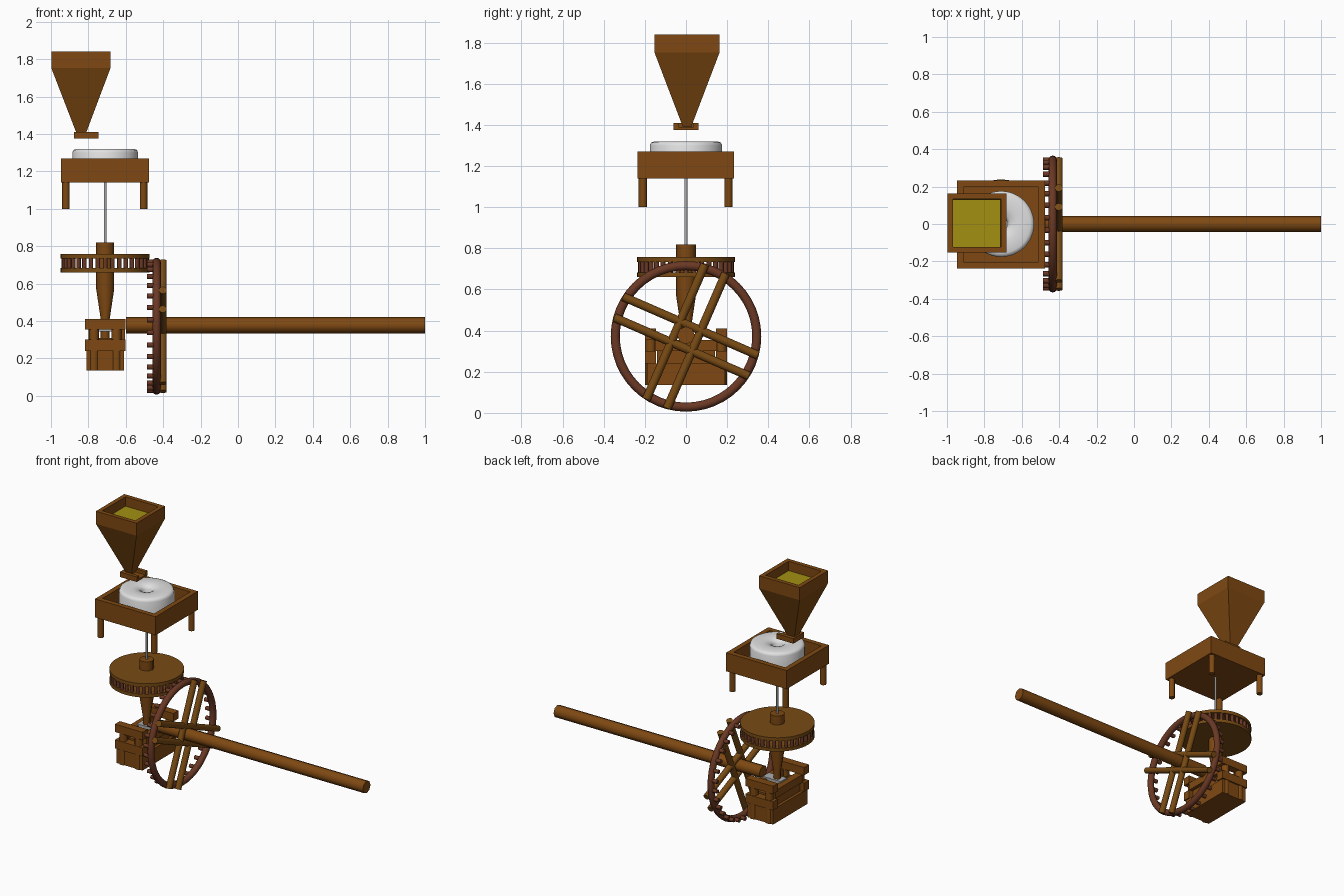
import bpy, bmesh, math
from mathutils import Vector, Matrix

if "Cube" in bpy.data.objects:
    bpy.data.objects.remove(bpy.data.objects["Cube"])


def material(name, rgb):
    m = bpy.data.materials.new(name)
    m.diffuse_color = (*rgb, 1)
    m.use_nodes = True
    m.node_tree.nodes["Principled BSDF"].inputs["Base Color"].default_value = m.diffuse_color
    return m


WOOD = material("brown wood", (0.21, 0.066, 0.006))
SPOKE = material("spoke wood", (0.19, 0.07, 0.007))
RED = material("red wood", (0.145, 0.04, 0.018))
STONE = material("white stone", (0.75, 0.75, 0.75))
STEEL = material("grey steel", (0.42, 0.42, 0.42))
GRAIN = material("yellow grain", (0.36, 0.28, 0.006))


def finish(name, bm, mat, smooth=False):
    bmesh.ops.recalc_face_normals(bm, faces=bm.faces)
    me = bpy.data.meshes.new(name)
    bm.to_mesh(me)
    bm.free()
    me.materials.append(mat)
    ob = bpy.data.objects.new(name, me)
    bpy.context.collection.objects.link(ob)
    if smooth:
        bpy.ops.object.select_all(action='DESELECT')
        ob.select_set(True)
        bpy.context.view_layer.objects.active = ob
        bpy.ops.object.shade_smooth_by_angle(angle=math.radians(50))
    return ob


def add_box(bm, x, y, z):
    mid = [(p[0] + p[1]) / 2 for p in (x, y, z)]
    size = [p[1] - p[0] for p in (x, y, z)]
    bmesh.ops.create_cube(bm, size=1, matrix=Matrix.Translation(mid) @ Matrix.Diagonal((*size, 1)))


def add_rod(bm, a, b, r, sides=12):
    a, b = Vector(a), Vector(b)
    d = b - a
    m = Matrix.Translation((a + b) / 2) @ d.to_track_quat('Z', 'Y').to_matrix().to_4x4()
    bmesh.ops.create_cone(bm, cap_ends=True, segments=sides, radius1=r, radius2=r,
                          depth=d.length, matrix=m)


def boxes(name, mat, *items):
    bm = bmesh.new()
    for it in items:
        add_box(bm, *it)
    return finish(name, bm, mat)


def rods(name, mat, items, r, sides=12):
    bm = bmesh.new()
    for a, b in items:
        add_rod(bm, a, b, r, sides)
    return finish(name, bm, mat, True)


def turned(name, mat, profile, x, sides=48):
    """Revolve (radius, z) points about the vertical line at x, y = 0."""
    bm = bmesh.new()
    vs = [bm.verts.new((r, 0, z)) for r, z in profile]
    edges = [bm.edges.new(p) for p in zip(vs, vs[1:])]
    bmesh.ops.spin(bm, geom=vs + edges, cent=(0, 0, 0), axis=(0, 0, 1),
                   angle=math.tau, steps=sides)
    bmesh.ops.remove_doubles(bm, verts=bm.verts, dist=1e-5)
    bmesh.ops.translate(bm, verts=bm.verts, vec=(x, 0, 0))
    return finish(name, bm, mat, True)


CX = -0.71  # mill axis

# Hopper: square rings (half size, z, centre x), outside then inside
bm = bmesh.new()
rings = []
for cx, h, z in ((-0.838, 0.02, 1.39), (-0.84, 0.158, 1.752), (-0.84, 0.158, 1.84),
                 (-0.84, 0.128, 1.84), (-0.84, 0.128, 1.745), (-0.838, 0.012, 1.39)):
    rings.append([bm.verts.new((cx + sx * h, 0.005 + sy * h, z))
                  for sx, sy in ((-1, -1), (1, -1), (1, 1), (-1, 1))])
for p, q in zip(rings, rings[1:] + rings[:1]):
    for i in range(4):
        j = (i + 1) % 4
        bm.faces.new((p[i], p[j], q[j], q[i]))
finish("hopper", bm, WOOD)
boxes("grain", GRAIN, ((-0.967, -0.713), (-0.122, 0.132), (1.755, 1.775)))

# Feeding tray under the hopper
boxes("feed_tray", WOOD,
      ((-0.877, -0.745), (-0.06, 0.06), (1.375, 1.388)),
      ((-0.877, -0.745), (-0.06, -0.035), (1.388, 1.41)),
      ((-0.877, -0.745), (0.035, 0.06), (1.388, 1.41)),
      ((-0.877, -0.857), (-0.035, 0.035), (1.388, 1.41)))

# Millstone casing: open square box on four legs
L, R, F, B = CX - 0.236, CX + 0.235, -0.237, 0.233
boxes("casing", WOOD,
      ((L, R), (F, B), (1.14, 1.16)),
      ((L, R), (F, F + 0.035), (1.16, 1.27)),
      ((L, R), (B - 0.035, B), (1.16, 1.27)),
      ((L, L + 0.035), (F + 0.035, B - 0.035), (1.16, 1.27)),
      ((R - 0.035, R), (F + 0.035, B - 0.035), (1.16, 1.27)))
rods("casing_legs", WOOD,
     [((x, y, 1.0), (x, y, 1.15)) for x in (-0.92, -0.505) for y in (-0.21, 0.206)], 0.02)

# Millstones with an eye in the middle
turned("millstone", STONE, [(0.0, 1.16), (0.176, 1.16), (0.176, 1.30), (0.17, 1.314),
                            (0.155, 1.32), (0.09, 1.32), (0.05, 1.312), (0.034, 1.295),
                            (0.034, 1.24), (0.0, 1.24)], CX)

# Spindle and tapered shaft
rods("spindle", STEEL, [((CX, 0, 0.8), (CX, 0, 1.26))], 0.007)
turned("upright_shaft", WOOD, [(0.0, 0.31), (0.024, 0.31), (0.024, 0.41), (0.048, 0.57),
                               (0.048, 0.82), (0.0, 0.82)], CX, 8)

# Lantern gear: two discs joined by staves
for name, z0, z1 in (("gear_disc_lower", 0.66, 0.683), ("gear_disc_upper", 0.733, 0.757)):
    rods(name, SPOKE, [((CX, 0, z0), (CX, 0, z1))], 0.238, 48)
staves = []
for i in range(36):
    a = math.tau * i / 36
    x, y = CX + 0.222 * math.cos(a), 0.222 * math.sin(a)
    staves.append(((x, y, 0.68), (x, y, 0.737)))
rods("gear_staves", RED, staves, 0.012, 8)

# Large face wheel: rim, pegs and paired spokes
WZ = 0.372
bpy.ops.mesh.primitive_torus_add(major_radius=0.344, minor_radius=0.022, major_segments=48,
                                 minor_segments=12, location=(-0.435, 0, WZ),
                                 rotation=(0, math.pi / 2, 0))
rim = bpy.context.object
rim.name = "wheel_rim"
rim.data.materials.append(RED)
bpy.ops.object.shade_smooth()
pegs = []
for i in range(32):
    a = math.tau * (i + 0.5) / 32
    y, z = 0.344 * math.cos(a), WZ + 0.344 * math.sin(a)
    pegs.append(((-0.487, y, z), (-0.435, y, z)))
rods("wheel_pegs", RED, pegs, 0.014, 8)
spokes = []
for a in (math.radians(66.5), math.radians(156.5)):
    u = Vector((0, math.cos(a), math.sin(a)))
    n = Vector((0, -u.z, u.y))
    for s in (-0.055, 0.055):
        c = Vector((-0.402, 0, WZ)) + n * s
        spokes.append((c - u * 0.357, c + u * 0.357))
rods("wheel_spokes", SPOKE, spokes, 0.021)

# Long drive axle
rods("axle", WOOD, [((-0.6, 0, 0.377), (1.0, 0, 0.377))], 0.043, 8)

# Bearing stand: base block, end posts, top and middle rails
boxes("stand_base", WOOD, ((-0.81, -0.61), (-0.19, 0.19), (0.135, 0.24)),
      ((-0.79, -0.63), (-0.14, 0.14), (0.24, 0.31)))
rods("stand_posts", WOOD, [((x, y, 0.135), (x, y, 0.36))
                           for x in (-0.77, -0.65) for y in (-0.172, 0.172)], 0.027)
rails = []
for y0, y1 in ((-0.2, -0.145), (0.145, 0.2)):
    rails.append(((-0.817, -0.602), (y0, y1), (0.355, 0.41)))
    rails.append(((-0.817, -0.602), (y0, y1), (0.24, 0.30)))
boxes("stand_rails", WOOD, *rails)
boxes("stand_crossbeams", WOOD, *[((x, x + 0.05), (-0.15, 0.15), (0.30, 0.355))
                                  for x in (-0.80, -0.655)])
boxes("bearing_plate", STEEL, ((-0.76, -0.62), (-0.035, 0.035), (0.345, 0.365)))
